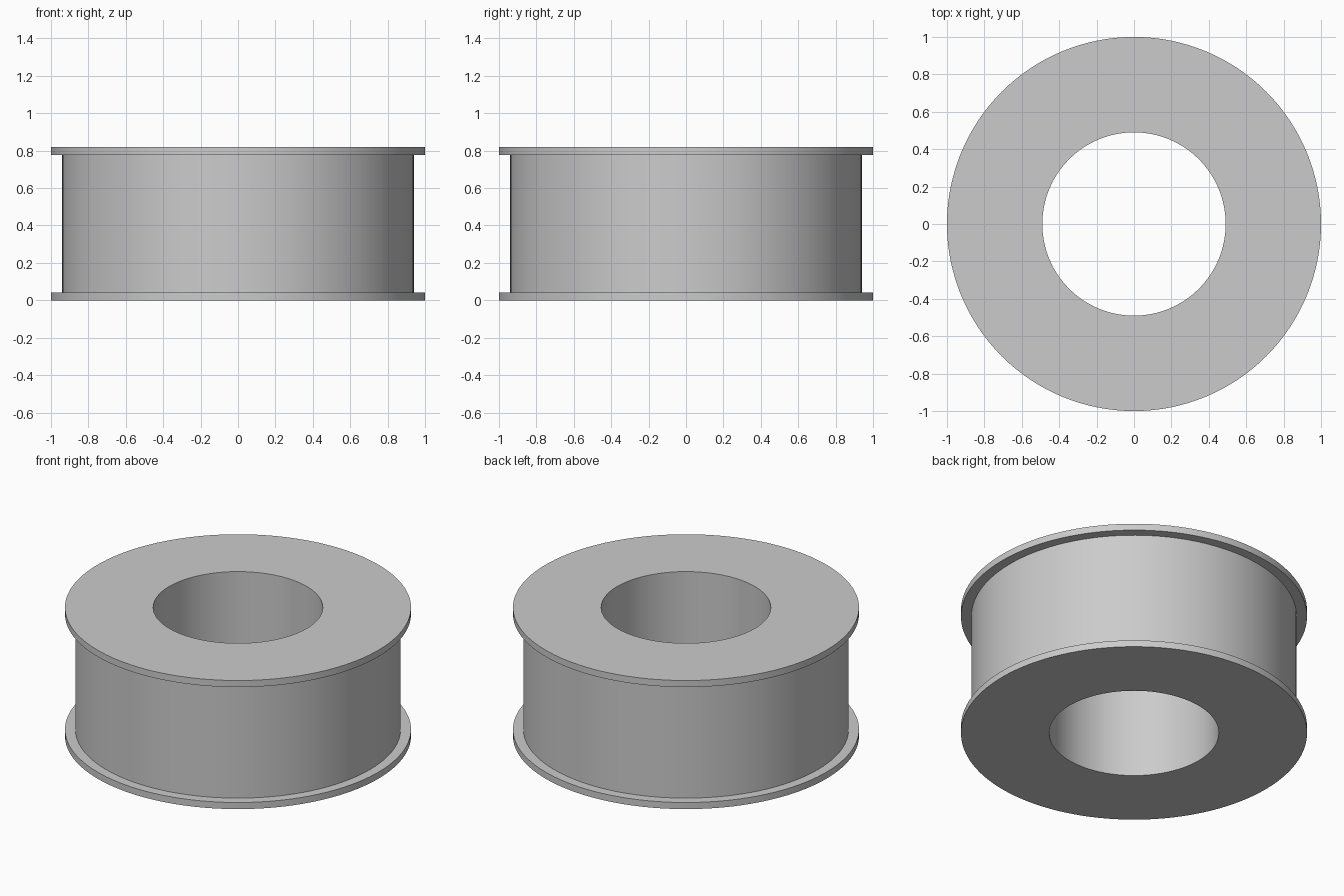
import bpy
import bmesh
import math

cube = bpy.data.objects.get("Cube")
if cube:
    bpy.data.objects.remove(cube, do_unlink=True)

HEIGHT, RIM = 0.82, 0.042
OUTER, BODY, BORE = 1.0, 0.94, 0.49
SIDES = 128

grey = bpy.data.materials.new("light grey")
grey.use_nodes = True
colour = (0.6, 0.6, 0.6, 1)
grey.diffuse_color = colour
grey.node_tree.nodes["Principled BSDF"].inputs["Base Color"].default_value = colour


def lathe(name, profile):
    """Revolve a closed (radius, height) profile about z."""
    bm = bmesh.new()
    rings = []
    for r, z in profile:
        angles = [math.tau * i / SIDES for i in range(SIDES)]
        rings.append([bm.verts.new((r * math.cos(a), r * math.sin(a), z)) for a in angles])
    for k, low in enumerate(rings):
        high = rings[(k + 1) % len(rings)]
        for i in range(SIDES):
            j = (i + 1) % SIDES
            bm.faces.new((low[i], low[j], high[j], high[i]))
    bmesh.ops.recalc_face_normals(bm, faces=bm.faces)
    mesh = bpy.data.meshes.new(name)
    bm.to_mesh(mesh)
    bm.free()
    mesh.materials.append(grey)
    obj = bpy.data.objects.new(name, mesh)
    bpy.context.collection.objects.link(obj)
    bpy.ops.object.select_all(action="DESELECT")
    obj.select_set(True)
    bpy.context.view_layer.objects.active = obj
    bpy.ops.object.shade_smooth_by_angle(angle=math.radians(30))
    return obj


# Hollow drum with a thin flange at each end, turned as one solid
lathe("flanged_spool", [
    (BORE, 0), (OUTER, 0), (OUTER, RIM), (BODY, RIM),
    (BODY, HEIGHT - RIM), (OUTER, HEIGHT - RIM), (OUTER, HEIGHT), (BORE, HEIGHT),
])
